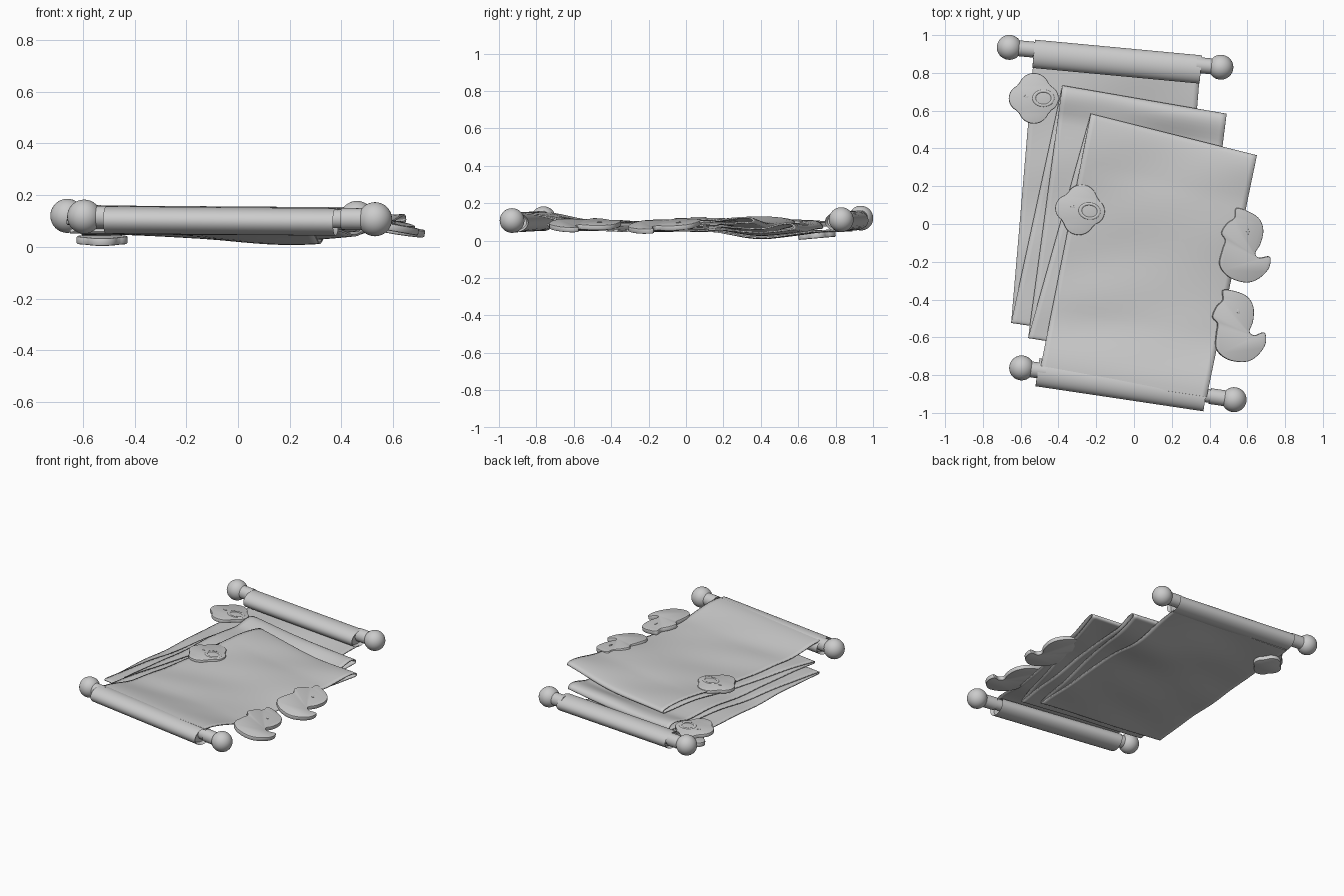
import bpy, bmesh, math
from mathutils import Vector, Matrix

if "Cube" in bpy.data.objects:
    bpy.data.objects.remove(bpy.data.objects["Cube"], do_unlink=True)

grey = bpy.data.materials.new("soft_grey")
grey.use_nodes = True
grey.diffuse_color = (0.6, 0.6, 0.6, 1)
grey.node_tree.nodes["Principled BSDF"].inputs["Base Color"].default_value = (0.6, 0.6, 0.6, 1)


def finish(bm, name, matrix=None, angle=40):
    """Turn a bmesh into a named, smooth shaded object."""
    if matrix:
        bm.transform(matrix)
    bmesh.ops.recalc_face_normals(bm, faces=bm.faces)
    mesh = bpy.data.meshes.new(name)
    bm.to_mesh(mesh)
    bm.free()
    mesh.materials.append(grey)
    ob = bpy.data.objects.new(name, mesh)
    bpy.context.collection.objects.link(ob)
    bpy.ops.object.select_all(action='DESELECT')
    ob.select_set(True)
    bpy.context.view_layer.objects.active = ob
    bpy.ops.object.shade_smooth_by_angle(angle=math.radians(angle))
    return ob


def along(a, b):
    """Matrix whose local z runs from a to b, centred between them."""
    d = (b - a).normalized()
    side = Vector((0, 0, 1)).cross(d).normalized()
    m = Matrix((side, d.cross(side), d)).transposed().to_4x4()
    m.translation = (a + b) / 2
    return m


def ball(name, centre, r):
    bm = bmesh.new()
    bmesh.ops.create_uvsphere(bm, u_segments=32, v_segments=16, radius=r)
    finish(bm, name, Matrix.Translation(centre))


def tube(name, a, b, rx, rz, dent=0.0):
    """Oval cylinder, with sunken ends when dent is set."""
    bm = bmesh.new()
    bmesh.ops.create_cone(bm, cap_ends=True, segments=40, radius1=1, radius2=1, depth=(b - a).length)
    bmesh.ops.scale(bm, vec=(rx, rz, 1), verts=bm.verts)
    caps = [f for f in bm.faces if len(f.verts) > 4]
    if dent:
        bmesh.ops.inset_individual(bm, faces=caps, thickness=0.012, depth=-dent)
    finish(bm, name, along(a, b))


def slab(name, outline, thick, matrix):
    """Flat cut-out with softened rims."""
    bm = bmesh.new()
    face = bm.faces.new([bm.verts.new((x, y, -thick / 2)) for x, y in outline])
    ext = bmesh.ops.extrude_face_region(bm, geom=[face])
    bmesh.ops.translate(bm, vec=(0, 0, thick), verts=[v for v in ext["geom"] if isinstance(v, bmesh.types.BMVert)])
    bmesh.ops.recalc_face_normals(bm, faces=bm.faces)
    rims = [e for e in bm.edges if abs(e.verts[0].co.z - e.verts[1].co.z) < 1e-5]
    bmesh.ops.bevel(bm, geom=rims, offset=thick * 0.2, segments=2, affect='EDGES', profile=0.5)
    finish(bm, name, matrix)


def spline(points, steps=5):
    """Closed smooth curve through the points."""
    out, n = [], len(points)
    for i in range(n):
        p0, p1, p2, p3 = (Vector(points[(i + k) % n]) for k in (-1, 0, 1, 2))
        for s in range(steps):
            t = s / steps
            out.append(0.5 * (2 * p1 + (p2 - p0) * t + (2 * p0 - 5 * p1 + 4 * p2 - p3) * t ** 2
                              + (3 * p1 - p0 - 3 * p2 + p3) * t ** 3))
    return out


def disc_union(discs, n=96):
    """Outline of overlapping discs that all cover the origin."""
    out = []
    for i in range(n):
        d = Vector((math.cos(2 * math.pi * i / n), math.sin(2 * math.pi * i / n)))
        r = 0
        for x, y, rad in discs:
            c = Vector((x, y))
            k = d.dot(c)
            r = max(r, k + math.sqrt(max(0, k * k - c.length_squared + rad * rad)))
        out.append(d * r)
    return out


# Rods, end balls and rolled cloth
def rod_set(label, left, right, t0, t1, shift):
    a, b = Vector(left), Vector(right)
    d = (b - a).normalized()
    tube(label + "_rod", a, b, 0.036, 0.036)
    for side, p, s in (("right", a, 1), ("left", b, -1)):
        ball(f"{label}_{side}_ball", p, 0.066)
        tube(f"{label}_{side}_collar", p, p + d * s * 0.13, 0.042, 0.042)
    off = Vector((0, shift, -0.012))
    tube(label + "_roll", a.lerp(b, t0) + off, a.lerp(b, t1) + off, 0.075, 0.053, 0.02)


rod_set("front", (-0.595, -0.762, 0.117), (0.53, -0.93, 0.107), 0.075, 0.865, -0.01)
rod_set("back", (-0.66, 0.935, 0.12), (0.46, 0.83, 0.112), 0.115, 0.905, -0.022)


# Accordion folded cloth
def base(x, y):
    sag = math.exp(-((y - 0.42) / 0.25) ** 2) * (0.1 + 0.9 * math.exp(-((x - 0.18) / 0.36) ** 2))
    return 0.056 - 0.04 * sag + 0.004 * math.sin(9 * y + 4 * x) + 0.002 * math.sin(17 * y - 6 * x)


def spacing(y):
    return 0.0105 + 0.007 * math.exp(-((y - 0.4) / 0.3) ** 2)


def bulge(t, width):
    """Plump teardrop next to a fold."""
    return math.sin(math.pi * min(1, t / width) ** 0.6) ** 1.2 if t < width else 0


folds = [((-0.53, 0.89), (0.35, 0.81)),     # back roll
         ((-0.65, -0.52), (0.23, -0.65)),   # lower front fold
         ((-0.38, 0.73), (0.49, 0.58)),     # lower back fold
         ((-0.56, -0.60), (0.32, -0.74)),   # upper front fold
         ((-0.23, 0.58), (0.65, 0.36)),     # upper back fold
         ((-0.50, -0.785), (0.385, -0.915))]  # front roll
puffs = {2: (0.13, 0.024), 4: (0.2, 0.013)}  # sheets that bulge above a back fold
ACROSS, LONG, last = 32, 48, len(folds) - 2

bm = bmesh.new()
rows = []
for k in range(last + 1):
    for i in range(LONG + 1):
        if k and i == 0:
            continue
        t = (1 - math.cos(math.pi * i / LONG)) / 2
        l = Vector(folds[k][0]).lerp(Vector(folds[k + 1][0]), t)
        r = Vector(folds[k][1]).lerp(Vector(folds[k + 1][1]), t)
        level, w = k, 0.012
        if t > 1 - w and k < last:
            level += 0.5 * (1 - math.sqrt(max(0, 1 - ((t - 1 + w) / w) ** 2)))
        if t < w and k:
            level -= 0.5 * (1 - math.sqrt(max(0, 1 - ((w - t) / w) ** 2)))
        row = []
        for j in range(ACROSS + 1):
            u = j / ACROSS
            x, y = l.lerp(r, u)
            z = base(x, y) + level * spacing(y)
            if k in puffs:
                z += puffs[k][1] * bulge(t, puffs[k][0]) * (1 + 0.2 * math.sin(9 * x))
            if k == last:  # top sheet: creases, dip beside the ducks, rise over the front roll
                z += 0.004 * math.sin(math.pi * t) * math.sin(12 * t + 3 * x) ** 2
                z -= 0.022 * u ** 8 * math.exp(-((y + 0.3) / 0.35) ** 2)
                e = min(1, max(0, (t - 0.74) / 0.24))
                z += (0.147 - z) * e * e * (3 - 2 * e)
            row.append(bm.verts.new((x, y, z)))
        rows.append(row)
for a, b in zip(rows, rows[1:]):
    for j in range(ACROSS):
        bm.faces.new((a[j], a[j + 1], b[j + 1], b[j]))
cloth = finish(bm, "folded_cloth", angle=60)
solid = cloth.modifiers.new("thickness", 'SOLIDIFY')
solid.thickness, solid.offset = 0.008, 0


def place(x, y, z, rx=0, ry=0, rz=0):
    m = Matrix.Translation((x, y, z))
    for ang, axis in ((rx, 'X'), (ry, 'Y'), (rz, 'Z')):
        m = m @ Matrix.Rotation(math.radians(ang), 4, axis)
    return m


def oval(rx, ry, n=20):
    return [(rx * math.cos(2 * math.pi * i / n), ry * math.sin(2 * math.pi * i / n)) for i in range(n)]


# Duck cut-outs along the left edge
duck = spline([(-.04, .21), (.03, .19), (.085, .15), (.105, .09), (.09, .02), (.062, -.03), (.085, -.055),
               (.14, -.05), (.135, -.11), (.08, -.165), (.01, -.185), (-.08, -.155), (-.13, -.09),
               (-.115, -.01), (-.10, .04), (-.12, .08), (-.09, .13), (-.05, .16)])
for name, m in (("back_duck", place(0.58, -0.125, 0.08, 4, 10, 0)),
                ("front_duck", place(0.545, -0.55, 0.084, 0, 10, 10))):
    slab(name, duck, 0.028, m)
    slab(name + "_eye", oval(0.008, 0.014), 0.006, m @ place(0.02, 0.085, 0.014))

# Animal head tags with two ears and a ringed muzzle
head = disc_union([(0, 0, 0.112), (0, 0.052, 0.082), (0, -0.052, 0.082), (-0.062, 0, 0.071), (0.06, 0, 0.071)])
for name, m in (("back_tag", place(-0.53, 0.665, 0.093, -3, 2, 0)),
                ("middle_tag", place(-0.285, 0.075, 0.109, 0, 0, -8))):
    slab(name, head, 0.024, m)
    slab(name + "_eye", oval(0.012, 0.007), 0.006, m @ place(-0.04, 0.01, 0.012))
    bpy.ops.mesh.primitive_torus_add(major_radius=0.045, minor_radius=0.008, major_segments=32, minor_segments=8)
    ring = bpy.context.object
    ring.name = name + "_muzzle_ring"
    ring.data.transform(m @ place(0.05, 0, 0.012) @ Matrix.Diagonal((1.1, 0.85, 0.5, 1)))
    ring.data.materials.append(grey)
    bpy.ops.object.shade_smooth_by_angle(angle=math.radians(60))

# Backing piece under the rear tag
slab("back_tag_backing", [p * 0.75 for p in head], 0.03, place(-0.525, 0.70, 0.027, 5, 0, 0))
